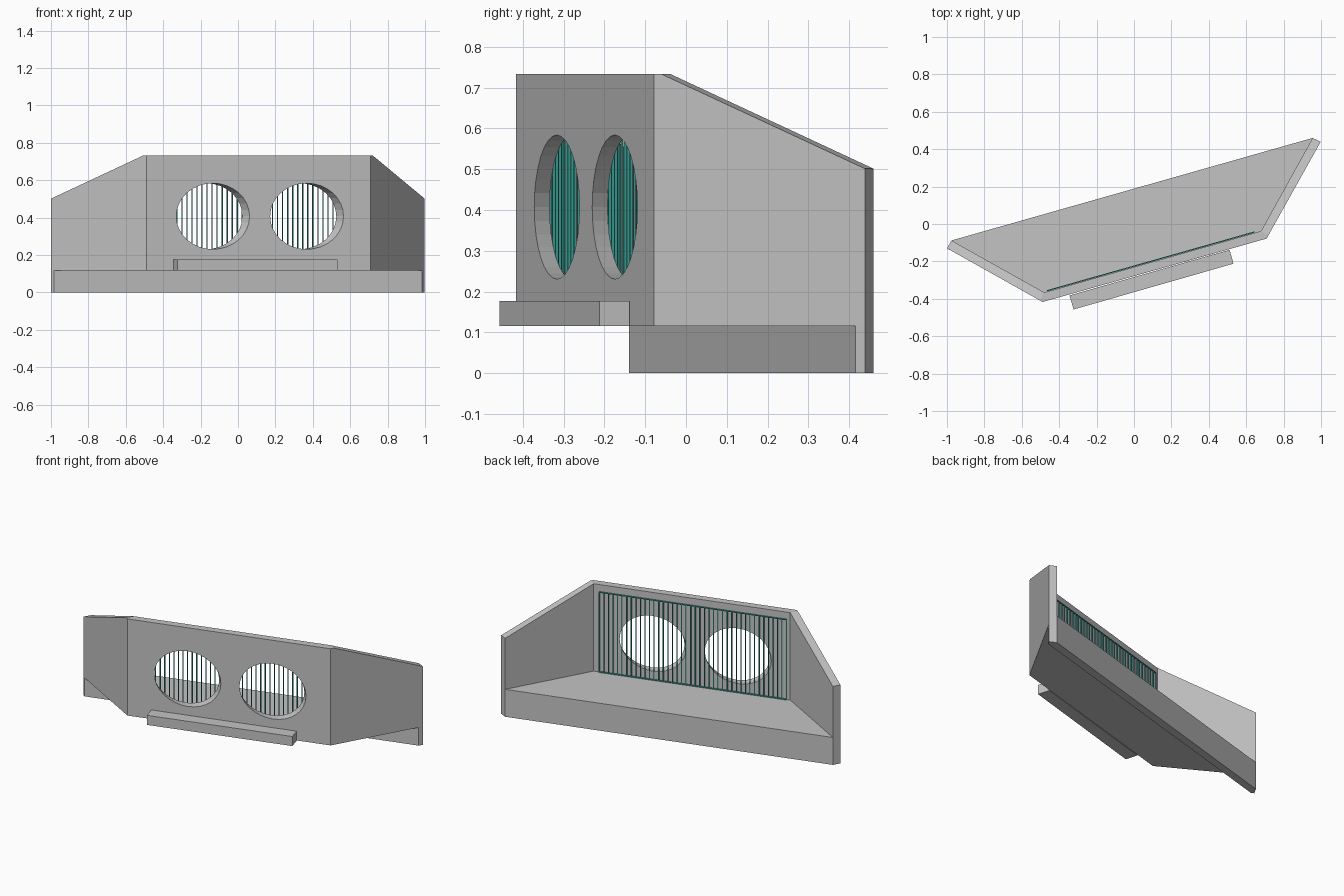
import bpy, bmesh, math
from mathutils import Vector

if "Cube" in bpy.data.objects:
    bpy.data.objects.remove(bpy.data.objects["Cube"])

# Colours
def material(name, rgb):
    m = bpy.data.materials.new(name)
    m.diffuse_color = (*rgb, 1)
    m.use_nodes = True
    m.node_tree.nodes["Principled BSDF"].inputs["Base Color"].default_value = m.diffuse_color
    return m

concrete = material("concrete grey", (0.55, 0.55, 0.55))
teal = material("teal metal", (0.04, 0.34, 0.29))

def add_prism(bm, plan, z0, tops):
    """Upright prism over a plan outline; tops is one height or one per corner."""
    if not isinstance(tops, (list, tuple)):
        tops = [tops] * len(plan)
    low = [bm.verts.new((p[0], p[1], z0)) for p in plan]
    high = [bm.verts.new((p[0], p[1], t)) for p, t in zip(plan, tops)]
    bm.faces.new(low)
    bm.faces.new(high)
    for i in range(len(plan)):
        j = (i + 1) % len(plan)
        bm.faces.new((low[i], low[j], high[j], high[i]))

def finish(name, bm, mat):
    bmesh.ops.recalc_face_normals(bm, faces=bm.faces)
    me = bpy.data.meshes.new(name)
    bm.to_mesh(me)
    bm.free()
    me.materials.append(mat)
    ob = bpy.data.objects.new(name, me)
    bpy.context.collection.objects.link(ob)
    return ob

def prism(name, plan, z0, tops, mat=concrete):
    bm = bmesh.new()
    add_prism(bm, plan, z0, tops)
    return finish(name, bm, mat)

# Plan corners: outer and inner ends of the two side walls and the front wall
LEFT, LEFT_IN = Vector((-1.0, -0.13)), Vector((-0.976, -0.088))
FL, FL_IN = Vector((-0.489, -0.417)), Vector((-0.480, -0.366))
FR, FR_IN = Vector((0.709, -0.078)), Vector((0.679, -0.038))
RIGHT, RIGHT_IN = Vector((0.998, 0.439)), Vector((0.955, 0.460))
UNDER, FLOOR, TOP, END = 0.116, 0.175, 0.733, 0.501

def square_off(inner, a, b):
    """Foot of an inner corner on the outer face a-b."""
    d = (b - a).normalized()
    return a + d * (inner - a).dot(d)

FL_FOOT = square_off(FL_IN, FL, LEFT)
FR_FOOT = square_off(FR_IN, FR, RIGHT)

# Side walls sloping down to the back, floor slab, beam under the back edge
prism("left_wall", [FL_FOOT, FL_IN, LEFT_IN, LEFT], UNDER, [TOP, TOP, END, END])
prism("right_wall", [FR_FOOT, FR_IN, RIGHT_IN, RIGHT], UNDER, [TOP, TOP, END, END])
prism("floor_slab", [LEFT_IN, FL_IN, FR_IN, RIGHT_IN], UNDER, FLOOR)
prism("back_beam", [LEFT_IN, LEFT, (-0.985, -0.140), (0.985, 0.416), RIGHT, RIGHT_IN], 0, UNDER)

# Ledge in front of the front wall
prism("front_ledge", [(-0.345, -0.382), (-0.323, -0.457), (0.532, -0.212), (0.511, -0.138)],
      UNDER, 0.177)

# Front wall with two round openings bored at a slant
front = prism("front_wall", [FL, FR, FR_FOOT, FR_IN, FL_IN, FL_FOOT], UNDER, TOP)
along = (FR - FL).normalized()
inward = Vector((-along.y, along.x))
slant = math.radians(30)
axis = (inward * math.cos(slant) - along * math.sin(slant)).to_3d()
for x in (-0.134, 0.368):
    spot = FL + along * ((x - FL.x) / along.x)
    bm = bmesh.new()
    bmesh.ops.create_cone(bm, cap_ends=True, segments=32, radius1=0.1765,
                          radius2=0.1765, depth=0.5)
    cutter = finish("opening_cutter", bm, concrete)
    cutter.rotation_euler = axis.to_track_quat('Z', 'Y').to_euler()
    cutter.location = (spot.x, spot.y, 0.407)
    cutter.hide_render = True
    mod = front.modifiers.new("opening", 'BOOLEAN')
    mod.operation = 'DIFFERENCE'
    mod.solver = 'EXACT'
    mod.object = cutter
    bpy.context.view_layer.objects.active = front
    bpy.ops.object.modifier_apply(modifier=mod.name)
    bpy.data.objects.remove(cutter)

# Railing of thin upright bars just behind the front wall
run = (FR_IN - FL_IN).normalized()
back = Vector((-run.y, run.x))
start = FL_IN + run * 0.018 + back * 0.002
length = (FR_IN - FL_IN).length - 0.052
DEPTH, BAR, COUNT = 0.006, 0.005, 42

def strip(bm, s0, s1, z0, z1):
    a, b = start + run * s0, start + run * s1
    add_prism(bm, [a, b, b + back * DEPTH, a + back * DEPTH], z0, z1)

bm = bmesh.new()
for i in range(COUNT):
    s = (length - BAR) * i / (COUNT - 1)
    strip(bm, s, s + BAR, FLOOR + 0.006, 0.684)
finish("railing_bars", bm, teal)

bm = bmesh.new()
for z in (FLOOR, 0.684):
    strip(bm, 0, length, z, z + 0.006)
finish("railing_rails", bm, teal)
